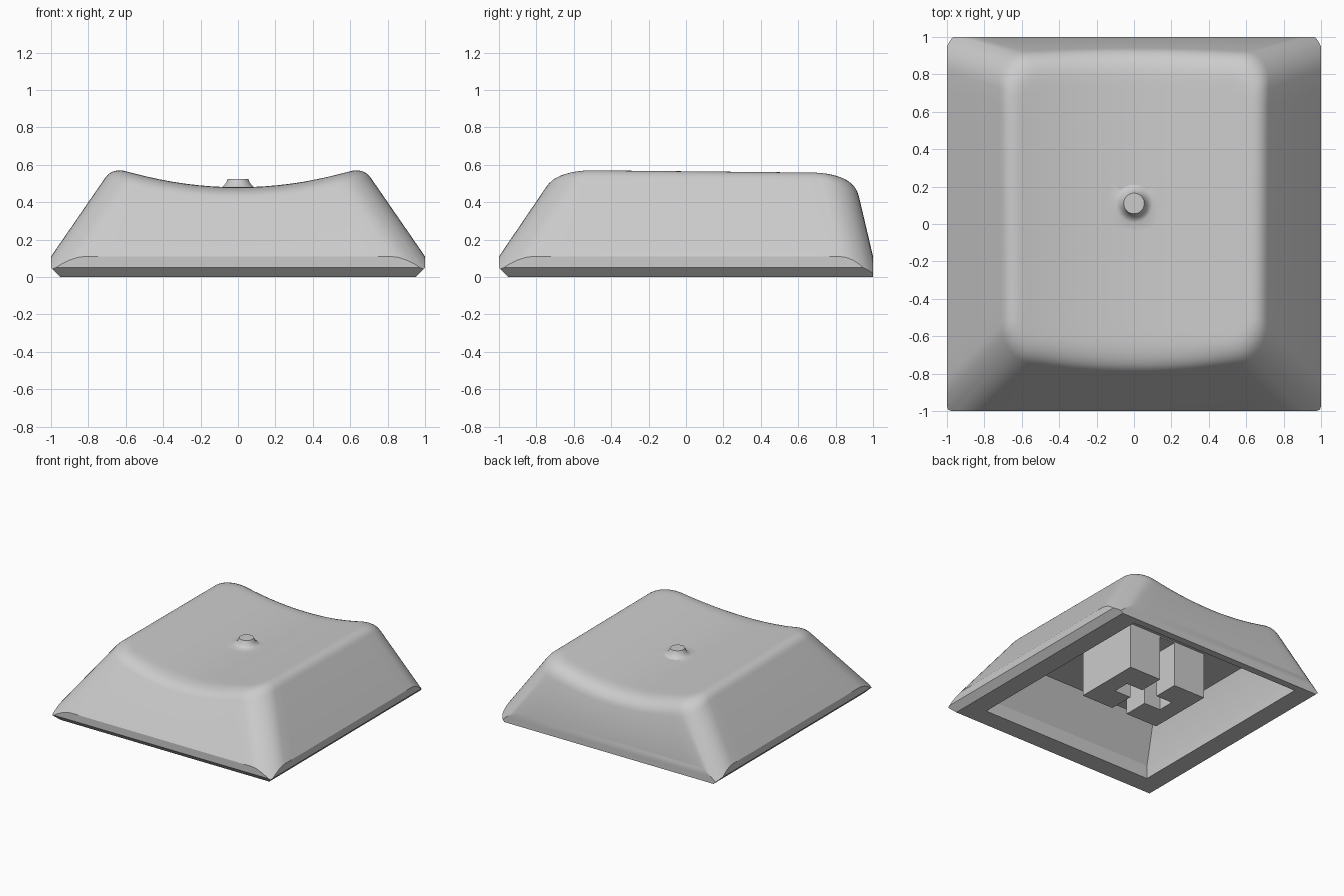
import bpy, bmesh, math
from mathutils import Vector

cube = bpy.data.objects.get("Cube")
if cube:
    bpy.data.objects.remove(cube, do_unlink=True)

grey = bpy.data.materials.new("light_grey_plastic")
grey.use_nodes = True
COLOUR = (0.6, 0.6, 0.6, 1)
grey.diffuse_color = COLOUR
grey.node_tree.nodes["Principled BSDF"].inputs["Base Color"].default_value = COLOUR


def loft(name, rings):
    """Closed solid through rings with matching point counts."""
    bm = bmesh.new()
    loops = [[bm.verts.new(p) for p in ring] for ring in rings]
    n = len(loops[0])
    for a, b in zip(loops, loops[1:]):
        for i in range(n):
            j = (i + 1) % n
            bm.faces.new((a[i], a[j], b[j], b[i]))
    bm.faces.new(loops[0][::-1])
    bm.faces.new(loops[-1])
    mesh = bpy.data.meshes.new(name)
    bm.to_mesh(mesh)
    bm.free()
    mesh.materials.append(grey)
    obj = bpy.data.objects.new(name, mesh)
    bpy.context.collection.objects.link(obj)
    return obj


def rect(x0, x1, y0, y1, z):
    return [(x0, y0, z), (x1, y0, z), (x1, y1, z), (x0, y1, z)]


def boolean(obj, cutter, operation):
    """Bake a boolean and discard its cutter."""
    mod = obj.modifiers.new(operation, 'BOOLEAN')
    mod.object, mod.operation, mod.solver = cutter, operation, 'EXACT'
    deps = bpy.context.evaluated_depsgraph_get()
    mesh = bpy.data.meshes.new_from_object(obj.evaluated_get(deps))
    obj.modifiers.clear()
    obj.data = mesh
    bpy.data.objects.remove(cutter, do_unlink=True)


def outline(x, y0, y1, r, arc=8, side=14):
    """Rounded rectangle as (point, outward y) pairs, counter-clockwise."""
    pts = []
    corners = [(x - r, y0 + r), (x - r, y1 - r), (r - x, y1 - r), (r - x, y0 + r)]
    for k, (cx, cy) in enumerate(corners):
        for i in range(arc + 1):
            a = math.pi / 2 * (k - 1 + i / arc)
            pts.append((Vector((cx + r * math.cos(a), cy + r * math.sin(a))), math.sin(a)))
        nx, ny = corners[(k + 1) % 4]
        a = math.pi / 2 * k
        start = pts[-1][0]
        end = Vector((nx + r * math.cos(a), ny + r * math.sin(a)))
        pts += [(start.lerp(end, i / side), math.sin(a)) for i in range(1, side)]
    return pts


def wall(z, inset=0.0, back_inset=0.0, r=0.18):
    """Sloping wall section at a height."""
    t = z - 0.11
    return outline(1 - 0.69 * t - inset, -1 + 0.68 * t + inset,
                   1 - 0.235 * t - back_inset, r)


def dish(p):
    return 0.48 + 0.24 * p.x ** 2 - 0.011 * (p.y + 0.6)


# Wall lines, solved where they meet the dished top
low, high = wall(-0.1), wall(0.6)


def wall_point(i, z):
    p = low[i][0].lerp(high[i][0], (z + 0.1) / 0.7)
    return Vector((p.x, p.y, z))


crown, inner = [], wall(0.58, 0.08, 0.125, 0.1)
for i, (_, ny) in enumerate(low):
    z = 0.55
    for _ in range(12):
        z = dish(wall_point(i, z))
    drop = 0.06 + 0.04 * max(0, ny)
    q = inner[i][0]
    crown.append((wall_point(i, z - drop), wall_point(i, z), Vector((q.x, q.y, dish(q)))))

rings = [[wall_point(i, -0.1) for i in range(len(low))]]
for k in range(9):
    t = k / 8
    rings.append([(1 - t) ** 2 * a + 2 * t * (1 - t) * b + t * t * c for a, b, c in crown])

# Dished top closing in on the homing bump
centre = Vector((0, 0.11))
direction = [(p - centre).normalized() for p, _ in inner]
for k in range(1, 13):
    t = k / 12
    flat = [p.lerp(centre + d * 0.1, t) for (p, _), d in zip(inner, direction)]
    rings.append([Vector((p.x, p.y, dish(p))) for p in flat])
base = dish(centre)
for radius, z in ((0.085, base + 0.008), (0.072, base + 0.02), (0.062, base + 0.035), (0.055, 0.525)):
    rings.append([Vector((*(centre + d * radius), z)) for d in direction])
shell = loft("keycap_shell", rings)

# Square skirt with a chamfered lower edge
skirt = loft("skirt_cutter", [rect(-0.95, 0.95, -0.95, 1, 0),
                              rect(-1, 1, -1, 1, 0.05), rect(-1, 1, -1, 1, 0.8)])
boolean(shell, skirt, 'INTERSECT')

# Hollow underside: straight lip, then sloping walls
cavity = loft("cavity_cutter", [rect(-0.79, 0.79, -0.79, 0.94, -0.1),
                                rect(-0.79, 0.79, -0.79, 0.94, 0.11),
                                rect(-0.71, 0.71, -0.62, 0.82, 0.4)])
boolean(shell, cavity, 'DIFFERENCE')

# Switch stem with a cross-shaped socket, centred under the bump


def stem_box(name, half_x, half_y, z0, z1):
    y = centre.y
    return loft(name, [rect(-half_x, half_x, y - half_y, y + half_y, z) for z in (z0, z1)])


stem = stem_box("stem", 0.36, 0.28, 0.02, 0.42)
boolean(stem, stem_box("slot_through", 0.07, 0.4, -0.1, 0.39), 'DIFFERENCE')
boolean(stem, stem_box("slot_across", 0.22, 0.07, -0.1, 0.39), 'DIFFERENCE')

bpy.ops.object.select_all(action='DESELECT')
shell.select_set(True)
bpy.context.view_layer.objects.active = shell
bpy.ops.object.shade_smooth_by_angle(angle=math.radians(28))
